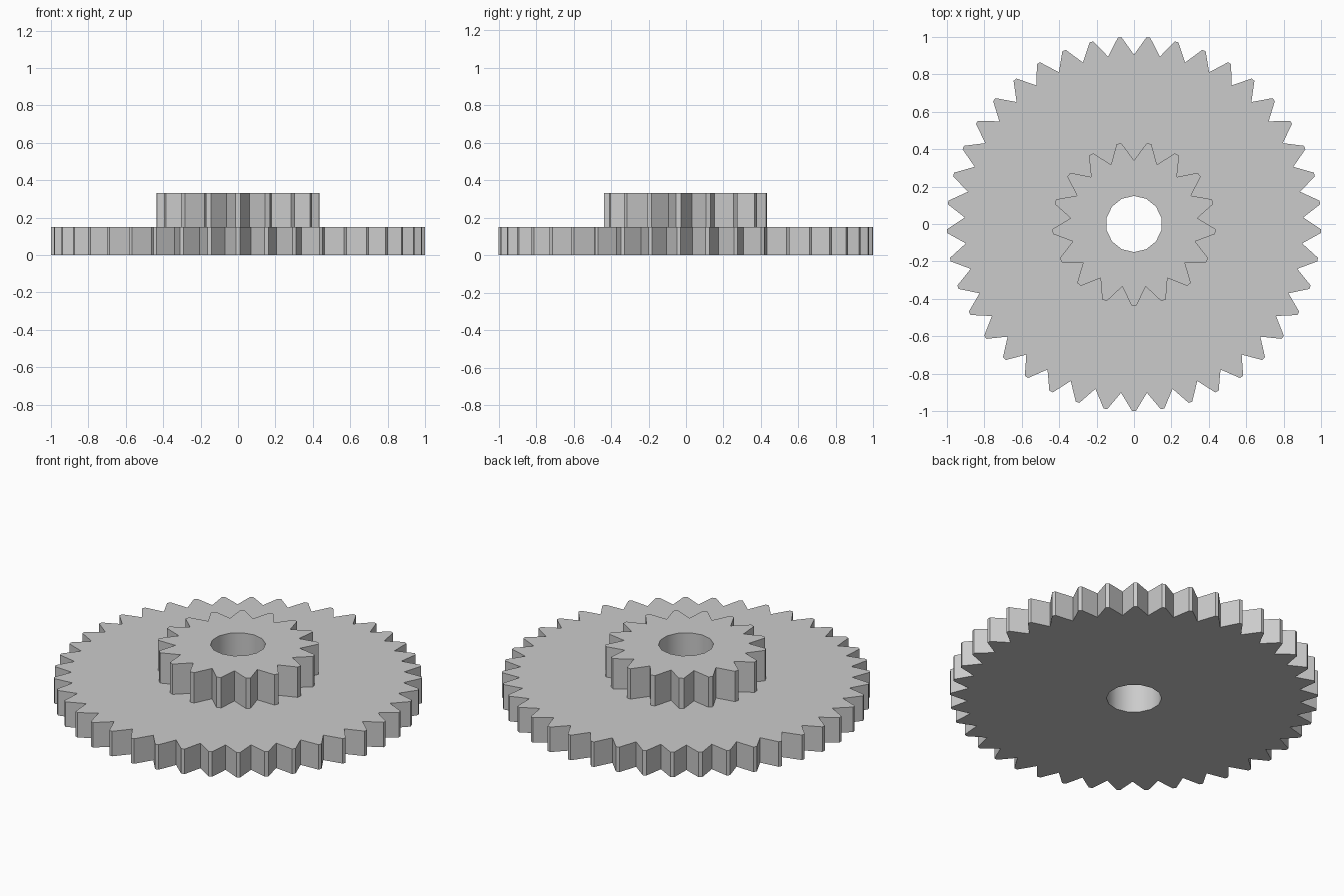
import bpy
import bmesh
from math import sin, cos, pi, radians

cube = bpy.data.objects.get("Cube")
if cube:
    bpy.data.objects.remove(cube, do_unlink=True)

# Single plain grey material
GREY = (0.6, 0.6, 0.6, 1.0)
grey = bpy.data.materials.new("grey_plastic")
grey.use_nodes = True
grey.diffuse_color = GREY
grey.node_tree.nodes["Principled BSDF"].inputs["Base Color"].default_value = GREY

BORE_RADIUS = 0.15
BORE_SIDES = 14


def gear_outline(teeth, root, tip, half_tip):
    """Sharp valleys and narrow blunted tips, with one tooth pointing to the front."""
    points = []
    for i in range(teeth):
        angle = -pi / 2 + 2 * pi * i / teeth
        valley = angle + pi / teeth
        for side in (-1, 1):
            a = angle + side * half_tip / tip
            points.append((tip * cos(a), tip * sin(a)))
        points.append((root * cos(valley), root * sin(valley)))
    return points


def bore_outline():
    steps = [2 * pi * (i + 0.5) / BORE_SIDES for i in range(BORE_SIDES)]
    return [(BORE_RADIUS * cos(a), BORE_RADIUS * sin(a)) for a in steps]


def make_gear(name, outline, bottom, top):
    """Flat toothed plate with a round bore, extruded upwards."""
    bm = bmesh.new()
    edges = []
    for loop in (outline, bore_outline()):
        verts = [bm.verts.new((x, y, bottom)) for x, y in loop]
        edges += [bm.edges.new((v, verts[i - 1])) for i, v in enumerate(verts)]
    bmesh.ops.triangle_fill(bm, edges=edges, use_beauty=True)
    extruded = bmesh.ops.extrude_face_region(bm, geom=bm.faces[:], use_keep_orig=True)
    raised = [g for g in extruded["geom"] if isinstance(g, bmesh.types.BMVert)]
    bmesh.ops.translate(bm, verts=raised, vec=(0, 0, top - bottom))
    bmesh.ops.recalc_face_normals(bm, faces=bm.faces[:])
    mesh = bpy.data.meshes.new(name)
    bm.to_mesh(mesh)
    bm.free()
    mesh.materials.append(grey)
    gear = bpy.data.objects.new(name, mesh)
    bpy.context.collection.objects.link(gear)

    # Smooth bore, crisp teeth
    bpy.ops.object.select_all(action="DESELECT")
    gear.select_set(True)
    bpy.context.view_layer.objects.active = gear
    bpy.ops.object.shade_smooth_by_angle(angle=radians(30))
    return gear


# Wide lower gear and small upper pinion sharing one bore
make_gear("large_gear", gear_outline(41, 0.905, 1.0, 0.01), 0.0, 0.15)
make_gear("small_gear", gear_outline(17, 0.34, 0.437, 0.013), 0.15, 0.332)
